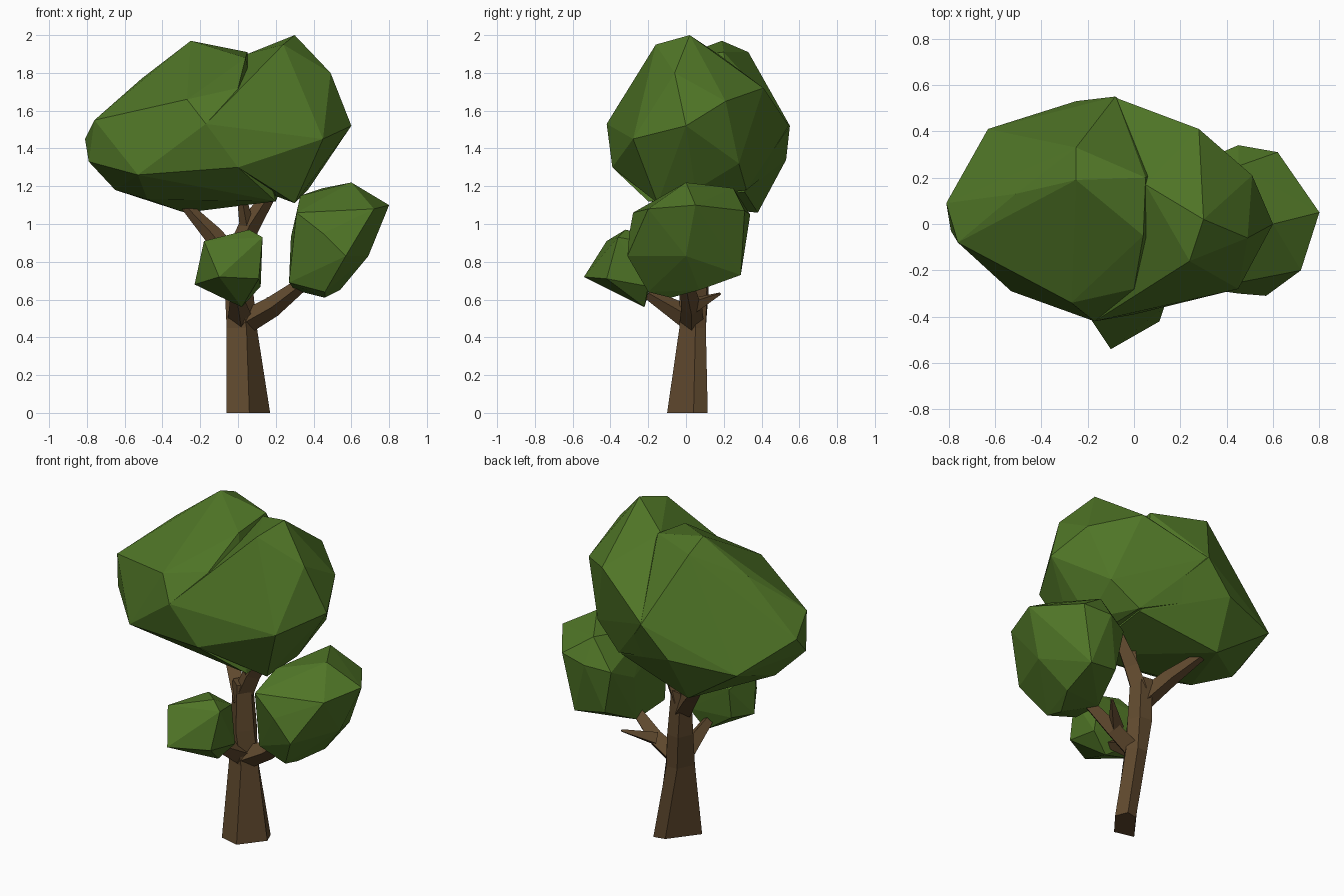
import bpy, bmesh, math
from mathutils import Vector


def material(name, color):
    m = bpy.data.materials.new(name)
    m.diffuse_color = color
    return m


LEAF = material("leaf_green", (0.08, 0.18, 0.02, 1))
BARK = material("bark_brown", (0.115, 0.066, 0.027, 1))


def finish(name, bm, mat):
    bmesh.ops.recalc_face_normals(bm, faces=bm.faces)
    mesh = bpy.data.meshes.new(name)
    bm.to_mesh(mesh)
    bm.free()
    mesh.materials.append(mat)
    ob = bpy.data.objects.new(name, mesh)
    bpy.context.collection.objects.link(ob)
    return ob


def clump(name, corners):
    """Faceted leaf mass: convex hull around a few corner points."""
    bm = bmesh.new()
    for c in corners:
        bm.verts.new(c)
    bmesh.ops.convex_hull(bm, input=bm.verts[:])
    loose = [v for v in bm.verts if not v.link_faces]
    bmesh.ops.delete(bm, geom=loose, context='VERTS')
    return finish(name, bm, LEAF)


def loft(name, rings):
    """Skin over equal-sized rings of points, capped at both ends."""
    bm = bmesh.new()
    rows = [[bm.verts.new(p) for p in ring] for ring in rings]
    n = len(rows[0])
    for r0, r1 in zip(rows, rows[1:]):
        for k in range(n):
            j = (k + 1) % n
            bm.faces.new((r0[k], r0[j], r1[j], r1[k]))
    bm.faces.new(rows[0][::-1])
    bm.faces.new(rows[-1])
    return finish(name, bm, BARK)


def limb(name, path, sides=4):
    """Tapered limb through (x, y, z, radius) stations."""
    pts = [Vector(p[:3]) for p in path]
    rings = []
    for i, p in enumerate(path):
        d = (pts[min(i + 1, len(pts) - 1)] - pts[max(i - 1, 0)]).normalized()
        u = Vector((0, 1, 0)).cross(d).normalized()
        v = d.cross(u)
        angles = [math.tau * k / sides for k in range(sides)]
        rings.append([pts[i] + p[3] * (math.cos(a) * u + math.sin(a) * v) for a in angles])
    return loft(name, rings)


# Trunk: uneven five-sided sections, bottom to fork
sections = {
    0.0: [(-0.06, -0.07), (0.06, -0.10), (0.17, 0.04), (0.14, 0.115), (0.07, 0.10)],
    0.45: [(-0.06, 0.0), (0.045, -0.035), (0.10, 0.05), (0.06, 0.105), (-0.01, 0.10)],
    0.65: [(-0.07, 0.03), (0.01, -0.035), (0.08, 0.04), (0.05, 0.11), (-0.03, 0.12)],
    0.92: [(-0.07, 0.05), (0.0, -0.01), (0.06, 0.04), (0.03, 0.10), (-0.04, 0.11)],
}
loft("trunk", [[(x, y, z) for x, y in ring] for z, ring in sections.items()])

# Branches
limb("left_branch", [(-0.01, 0.05, 0.79, 0.06), (-0.13, 0.14, 0.94, 0.05),
                     (-0.29, 0.26, 1.11, 0.025)])
limb("upper_branch", [(0.0, 0.05, 0.85, 0.06), (0.06, 0.05, 0.99, 0.055),
                      (0.17, 0.06, 1.16, 0.035)])
limb("upper_twig", [(0.05, 0.05, 0.97, 0.04), (0.02, 0.01, 1.14, 0.025)])
limb("right_branch", [(0.02, 0.03, 0.47, 0.065), (0.18, 0.03, 0.56, 0.055),
                      (0.35, 0.0, 0.69, 0.035)])
limb("right_twig", [(0.17, 0.05, 0.57, 0.045), (0.31, 0.18, 0.63, 0.008)])
limb("front_branch", [(0.01, 0.02, 0.50, 0.065), (-0.01, -0.2, 0.63, 0.03)])

# Main canopy: two lobes joined into one mass with a shallow valley on top
canopy = clump("main_canopy", [
    (-0.81, 0.09, 1.45), (-0.76, -0.08, 1.55), (-0.79, -0.03, 1.33),
    (-0.63, 0.41, 1.30), (-0.51, 0.13, 1.77), (-0.25, 0.19, 1.97),
    (-0.25, 0.33, 1.91), (0.05, 0.2, 1.91), (-0.08, 0.55, 1.52),
    (-0.25, 0.53, 1.34), (-0.27, -0.34, 1.66), (-0.17, -0.42, 1.53),
    (-0.53, -0.29, 1.26), (-0.65, 0.07, 1.18), (-0.48, -0.08, 1.13),
    (-0.28, 0.38, 1.06), (0.0, -0.39, 1.30), (0.2, -0.2, 1.12),
    (0.22, 0.31, 1.17), (0.04, -0.05, 1.88), (0.0, -0.28, 1.72)])
lobe = clump("right_lobe", [
    (0.30, 0.02, 2.0), (0.24, -0.16, 1.95), (0.49, -0.06, 1.80),
    (0.60, 0.0, 1.52), (0.51, 0.21, 1.65), (0.28, 0.41, 1.72),
    (0.45, -0.28, 1.45), (0.0, -0.39, 1.30), (-0.17, -0.42, 1.53),
    (-0.08, 0.545, 1.52), (0.05, 0.17, 1.90), (0.30, -0.15, 1.11),
    (0.37, 0.05, 1.18), (0.23, 0.32, 1.18), (0.40, 0.28, 1.32),
    (-0.25, 0.52, 1.34), (-0.2, 0.1, 1.3)])
mod = canopy.modifiers.new("join", 'BOOLEAN')
mod.operation = 'UNION'
mod.object = lobe
bpy.context.view_layer.objects.active = canopy
bpy.ops.object.modifier_apply(modifier=mod.name)
bpy.data.objects.remove(lobe)

# Side clump on the right branch
clump("right_clump", [
    (0.60, 0.0, 1.22), (0.80, 0.05, 1.10), (0.62, 0.31, 1.07),
    (0.45, 0.34, 1.05), (0.45, 0.25, 1.19), (0.33, -0.1, 1.15),
    (0.72, -0.20, 1.08), (0.31, -0.28, 1.06), (0.45, -0.30, 0.95),
    (0.57, -0.31, 0.83), (0.27, -0.18, 0.69), (0.28, 0.1, 0.93),
    (0.30, 0.05, 0.65), (0.46, -0.08, 0.61), (0.54, 0.07, 0.65),
    (0.69, 0.0, 0.83), (0.55, 0.29, 0.73), (0.36, 0.27, 0.76),
    (0.46, -0.2, 0.64), (0.31, 0.28, 1.02)])

# Small clump on the front branch
clump("front_clump", [
    (-0.10, -0.54, 0.72), (0.11, -0.42, 0.71), (-0.18, -0.42, 0.91),
    (0.06, -0.32, 0.97), (0.13, -0.36, 0.93), (-0.23, -0.33, 0.68),
    (0.02, -0.22, 0.56), (0.12, -0.2, 0.67), (0.09, -0.19, 0.90),
    (-0.06, -0.2, 0.94), (-0.17, -0.17, 0.87), (-0.18, -0.18, 0.70)])
